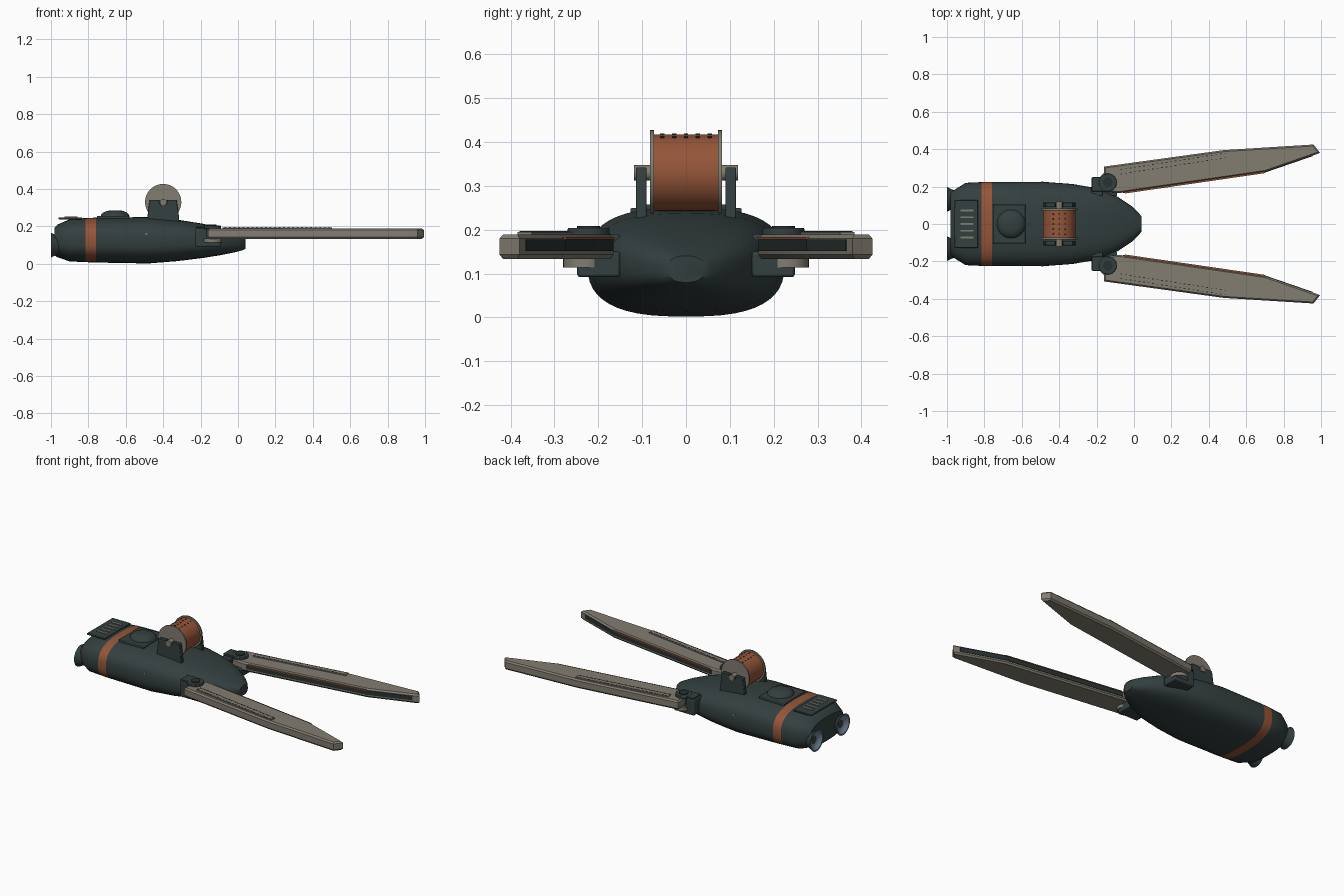
import bpy, bmesh, math
from mathutils import Vector, Matrix

if "Cube" in bpy.data.objects:
    bpy.data.objects.remove(bpy.data.objects["Cube"])


def material(name, rgb):
    m = bpy.data.materials.new(name)
    m.diffuse_color = (*rgb, 1)
    m.use_nodes = True
    m.node_tree.nodes["Principled BSDF"].inputs["Base Color"].default_value = m.diffuse_color
    return m


HULL = material("dark teal grey", (0.034, 0.050, 0.050))
TRIM = material("darker grey", (0.022, 0.031, 0.032))
ORANGE = material("burnt orange", (0.30, 0.092, 0.040))
BEIGE = material("warm grey", (0.225, 0.205, 0.165))
BLUE = material("blue grey", (0.16, 0.23, 0.31))


def finish(name, bm, mats, angle=35, bevel=0):
    bmesh.ops.recalc_face_normals(bm, faces=bm.faces)
    me = bpy.data.meshes.new(name)
    bm.to_mesh(me)
    bm.free()
    for m in mats:
        me.materials.append(m)
    ob = bpy.data.objects.new(name, me)
    bpy.context.collection.objects.link(ob)
    if bevel:
        b = ob.modifiers.new("bevel", "BEVEL")
        b.width, b.segments = bevel, 2
    bpy.ops.object.select_all(action="DESELECT")
    ob.select_set(True)
    bpy.context.view_layer.objects.active = ob
    bpy.ops.object.shade_smooth_by_angle(angle=math.radians(angle))
    return ob


def box(name, x0, x1, y0, y1, z0, z1, mat, bevel=0):
    bm = bmesh.new()
    bmesh.ops.create_cube(bm, size=1)
    for v in bm.verts:
        v.co = Vector(((x0 + x1) / 2 + v.co.x * (x1 - x0),
                       (y0 + y1) / 2 + v.co.y * (y1 - y0),
                       (z0 + z1) / 2 + v.co.z * (z1 - z0)))
    return finish(name, bm, [mat], bevel=bevel)


def cylinder(name, c, r, depth, mat, axis="Z", n=32, bevel=0):
    bm = bmesh.new()
    rot = {"Z": Matrix(), "Y": Matrix.Rotation(math.pi / 2, 4, "X")}[axis]
    bmesh.ops.create_cone(bm, cap_ends=True, segments=n, radius1=r, radius2=r,
                          depth=depth, matrix=Matrix.Translation(c) @ rot)
    return finish(name, bm, [mat], bevel=bevel)


def loft(bm, rings, cap=True):
    vs = [[bm.verts.new(p) for p in r] for r in rings]
    n = len(vs[0])
    bands = []
    for a, b in zip(vs, vs[1:]):
        bands.append([bm.faces.new((a[i], a[(i + 1) % n], b[(i + 1) % n], b[i])) for i in range(n)])
    if cap:
        bm.faces.new(vs[0])
        bm.faces.new(vs[-1])
    return bands


def ring_x(x, w, z0, z1, e=2.7, n=48):
    pts = []
    for i in range(n):
        c, s = math.cos(2 * math.pi * i / n), math.sin(2 * math.pi * i / n)
        pts.append((x, w * math.copysign(abs(c) ** (2 / e), c),
                    (z0 + z1) / 2 + (z1 - z0) / 2 * math.copysign(abs(s) ** (2 / e), s)))
    return pts


# Hull with painted band
stations = [(-0.98, 0.165, 0.045, 0.195), (-0.965, 0.18, 0.035, 0.21), (-0.90, 0.22, 0.013, 0.238),
            (-0.815, 0.224, 0.009, 0.245), (-0.76, 0.225, 0.007, 0.247), (-0.48, 0.225, 0.002, 0.25),
            (-0.33, 0.214, 0.014, 0.237), (-0.19, 0.19, 0.031, 0.215), (-0.09, 0.147, 0.047, 0.190),
            (-0.01, 0.094, 0.063, 0.162), (0.025, 0.06, 0.073, 0.147), (0.04, 0.04, 0.08, 0.14)]
bm = bmesh.new()
bands = loft(bm, [ring_x(*s) for s in stations])
for f in bands[3]:
    f.material_index = 1
finish("hull", bm, [HULL, ORANGE], 40)

# Flared rear nozzles with pale lining
for side in (-1, 1):
    bm = bmesh.new()
    prof = [(-0.93, 0.045), (-0.955, 0.046), (-0.98, 0.056), (-1.0, 0.066), (-1.0, 0.058), (-0.985, 0.042), (-0.98, 0.025)]
    rings = [[(x, side * 0.132 + r * math.cos(t * math.tau / 32), 0.1 + r * math.sin(t * math.tau / 32))
              for t in range(32)] for x, r in prof]
    for f in sum(loft(bm, rings)[3:], []):
        f.material_index = 1
    finish("nozzle", bm, [HULL, BLUE])
    # Small side light
    cylinder("side_stud", (-0.49, side * 0.222, 0.16), 0.006, 0.01, BEIGE, "Y", 12)

# Rear vent panel and slats
box("vent_panel", -0.96, -0.835, -0.127, 0.127, 0.238, 0.249, HULL, 0.003)
for i in range(5):
    y = (i - 2) * 0.036
    box("vent_slat", -0.927, -0.857, y - 0.005, y + 0.005, 0.247, 0.252, BEIGE)

# Roof hatch with dome
box("hatch_plate", -0.755, -0.58, -0.105, 0.105, 0.235, 0.257, HULL, 0.004)
bm = bmesh.new()
loft(bm, [[(-0.657 + r * math.cos(t * math.tau / 32), r * math.sin(t * math.tau / 32), z) for t in range(32)]
          for r, z in ((0.078, 0.25), (0.075, 0.262), (0.062, 0.275), (0.043, 0.283), (0.02, 0.286))])
finish("hatch_dome", bm, [HULL], 40)

# Cable spool: drum, flanges, axle, perforations
SX, SZ = -0.40, 0.33
cylinder("spool_drum", (SX, 0, SZ), 0.087, 0.15, ORANGE, "Y", 48)
cylinder("spool_axle", (SX, 0, SZ), 0.018, 0.238, BEIGE, "Y")
for a in (-22, 0, 22):
    for j in range(5):
        bm = bmesh.new()
        t = math.radians(a)
        bmesh.ops.create_cone(bm, cap_ends=True, segments=8, radius1=0.005, radius2=0.005, depth=0.006,
                              matrix=Matrix.Translation((SX + 0.086 * math.sin(t), (j - 2) * 0.027,
                                                         SZ + 0.086 * math.cos(t))) @ Matrix.Rotation(t, 4, "Y"))
        finish("spool_hole", bm, [TRIM])

for side in (-1, 1):
    cylinder("spool_flange", (SX, side * 0.078, SZ), 0.097, 0.009, BEIGE, "Y", 48)
    # Notched bracket cradling the axle
    half = [(0.088, 0.215), (0.08, 0.29), (0.072, 0.342), (0.02, 0.342), (0.02, 0.325), (0.012, 0.314)]
    outline = [(SX + x, z) for x, z in half] + [(SX - x, z) for x, z in reversed(half)]
    bm = bmesh.new()
    loft(bm, [[(x, side * y, z) for x, z in outline] for y in (0.09, 0.114)])
    finish("spool_bracket", bm, [HULL], bevel=0.003)


# Arms, hinged at the hull shoulders
def inset_outline(pts, d):
    c = sum((Vector(p) for p in pts), Vector((0, 0))) / len(pts)
    out = []
    for i, p in enumerate(pts):
        p = Vector(p)
        a = (p - Vector(pts[i - 1])).normalized()
        b = (Vector(pts[(i + 1) % len(pts)]) - p).normalized()
        n = Vector((-a.y, a.x)) + Vector((-b.y, b.x))
        n = n * (2 / n.length_squared)
        out.append(p + n * d)
    return out


ARM = [(-0.16, 0.175), (-0.08, 0.165), (0.70, 0.278), (0.995, 0.38), (0.96, 0.425), (0.48, 0.395), (-0.16, 0.307)]
for side in (-1, 1):
    bm = bmesh.new()
    small = inset_outline(ARM, 0.008)
    loft(bm, [[(x, side * y, z) for x, y in o]
              for o, z in ((small, 0.133), (ARM, 0.143), (ARM, 0.18), (small, 0.189))])
    finish("arm", bm, [BEIGE], 20)

    def edge_strip(name, a, b, inner, outer, z0, z1, mat):
        # Thin plate along an arm edge between two plan points
        a, b = Vector(a), Vector(b)
        d = (b - a).normalized()
        n = Vector((d.y, -d.x))
        q = [a + n * outer, b + n * outer, b - n * inner, a - n * inner]
        bm = bmesh.new()
        loft(bm, [[(p.x, side * p.y, z) for p in q] for z in (z0, z1)])
        finish(name, bm, [mat])

    # Dark channel and orange liner on the inner edge
    edge_strip("arm_channel", (-0.06, 0.168), (0.70, 0.278), 0.005, 0.003, 0.152, 0.178, TRIM)
    edge_strip("arm_channel_tip", (0.70, 0.278), (0.955, 0.366), 0.005, 0.003, 0.152, 0.178, TRIM)
    edge_strip("arm_liner", (-0.05, 0.169), (0.70, 0.278), 0.005, 0.006, 0.178, 0.183, ORANGE)
    # Raised rail and row of rivets on the top
    edge_strip("arm_rail", (-0.08, 0.278), (0.50, 0.368), 0.017, 0.017, 0.186, 0.195, BEIGE)
    for o in (-0.012, 0.012):
        for i in range(24):
            t = (i + 0.5) / 24
            x, y = -0.08 + 0.58 * t, side * (0.278 + 0.09 * t + o)
            box("rail_rivet", x - 0.005, x + 0.005, y - 0.002, y + 0.002, 0.193, 0.1965, TRIM)

    # Hinge block, pivot and bearing disc
    y0, y1 = sorted((side * 0.15, side * 0.248))
    box("hinge_block", -0.228, -0.09, y0, y1, 0.092, 0.15, HULL, 0.006)
    box("hinge_post", -0.228, -0.168, y0, y1, 0.12, 0.19, HULL, 0.006)
    cylinder("hinge_bearing", (-0.135, side * 0.23, 0.125), 0.05, 0.022, BEIGE)
    cylinder("hinge_cap", (-0.14, side * 0.222, 0.195), 0.048, 0.018, HULL, n=24, bevel=0.003)
    cylinder("hinge_pin", (-0.14, side * 0.222, 0.2), 0.026, 0.018, TRIM, n=24)
    yc0, yc1 = sorted((side * 0.175, side * 0.25))
    box("hinge_top_plate", -0.225, -0.14, yc0, yc1, 0.192, 0.203, HULL, 0.002)
